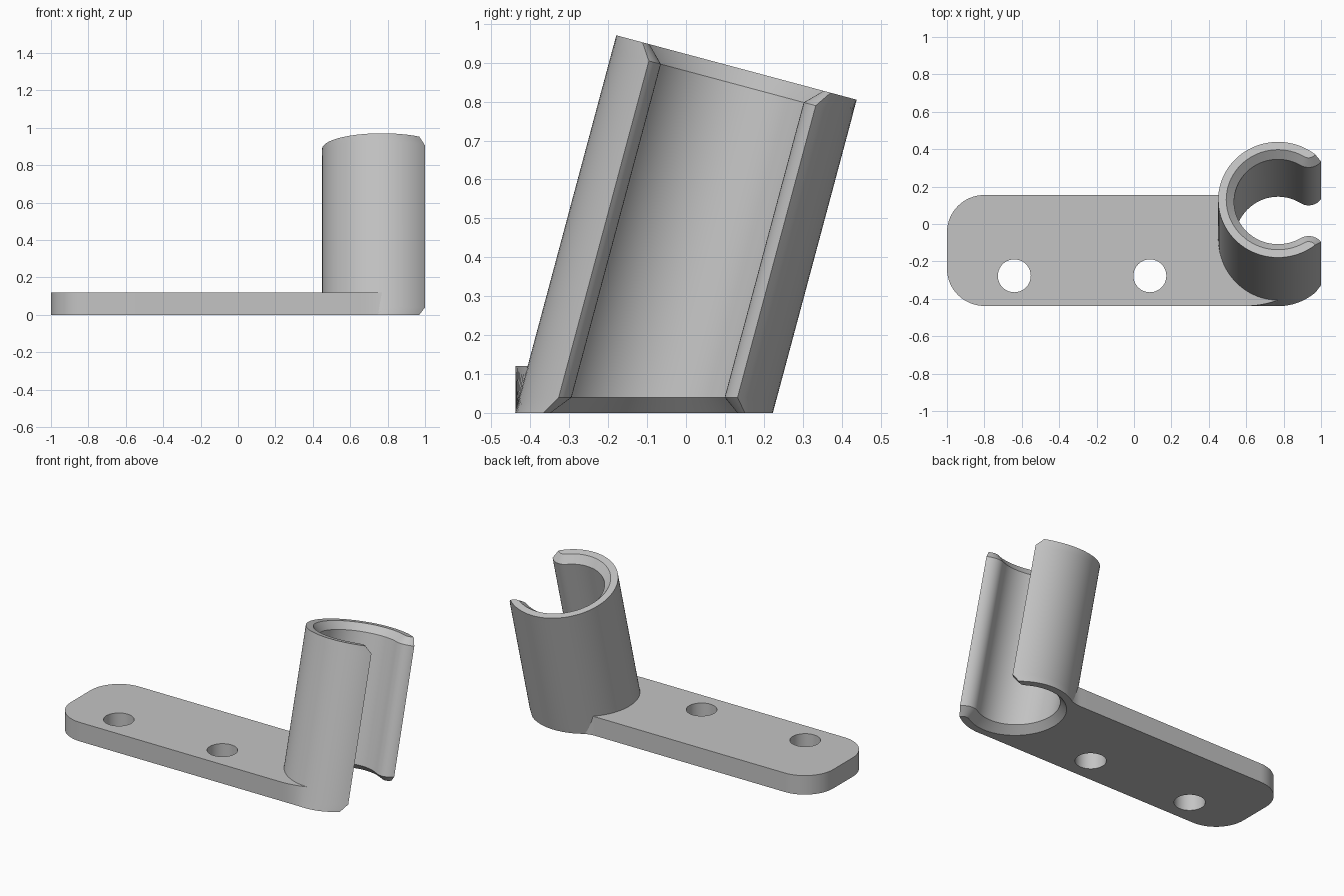
import bpy, bmesh
from math import sin, cos, asin, atan2, pi, radians, sqrt
from mathutils import Vector

cube = bpy.data.objects.get("Cube")
if cube:
    bpy.data.objects.remove(cube)

TILT = radians(15)
AXIS = Vector((0, sin(TILT), cos(TILT)))
BASE = Vector((0.77, -0.108, 0))      # clip axis where it meets the ground
LENGTH = 0.919
OUTER, INNER, LIP, CHAMFER = 0.32, 0.235, 0.085, 0.042
PLATE_H = 0.12

grey = bpy.data.materials.new("Light grey")
grey.use_nodes = True
colour = (0.55, 0.55, 0.55, 1)
grey.diffuse_color = colour
grey.node_tree.nodes["Principled BSDF"].inputs["Base Color"].default_value = colour


def arc(cx, cy, r, a0, a1, n):
    return [(cx + r * cos(a0 + (a1 - a0) * i / n), cy + r * sin(a0 + (a1 - a0) * i / n))
            for i in range(n + 1)]


def loft(name, rings):
    """Closed solid through rings that share a point count."""
    bm = bmesh.new()
    loops = [[bm.verts.new(p) for p in ring] for ring in rings]
    n = len(loops[0])
    for low, high in zip(loops, loops[1:]):
        for i in range(n):
            j = (i + 1) % n
            bm.faces.new((low[i], low[j], high[j], high[i]))
    bm.faces.new(loops[0][::-1])
    bm.faces.new(loops[-1])
    bmesh.ops.recalc_face_normals(bm, faces=bm.faces)
    mesh = bpy.data.meshes.new(name)
    bm.to_mesh(mesh)
    bm.free()
    obj = bpy.data.objects.new(name, mesh)
    bpy.context.collection.objects.link(obj)
    mesh.materials.append(grey)
    return obj


def smooth(obj):
    bpy.ops.object.select_all(action="DESELECT")
    obj.select_set(True)
    bpy.context.view_layer.objects.active = obj
    bpy.ops.object.shade_smooth_by_angle(angle=radians(28))


def clip_profile(off):
    """C-shaped section with flared lips; off widens the opening."""
    r, rf = INNER + off, LIP - off
    lip_a = radians(59.2)
    tip = lip_a - 2 * asin(rf / (2 * OUTER))
    cx, cy = OUTER * cos(lip_a), OUTER * sin(lip_a)
    tip_dir = atan2(OUTER * sin(tip) - cy, OUTER * cos(tip) - cx) + 2 * pi
    upper = arc(cx, cy, rf, lip_a + pi, tip_dir, 10)
    lower = [(x, -y) for x, y in upper[::-1]]
    outer = arc(0, 0, OUTER, tip, 2 * pi - tip, 64)
    inner = arc(0, 0, r, 2 * pi - lip_a, lip_a, 48)
    return outer[:-1] + lower[:-1] + inner[:-1] + upper[:-1]


def section_point(p):
    return BASE + Vector((p[0], p[1] * cos(TILT), -p[1] * sin(TILT)))


def at_height(profile, z):
    pts = [section_point(p) for p in profile]
    return [p + AXIS * ((z - p.z) / AXIS.z) for p in pts]


def along_axis(profile, t):
    return [section_point(p) + AXIS * t for p in profile]


# Tilted open clip: flat foot, square-cut top, chamfered mouth at both ends
plain, wide = clip_profile(0), clip_profile(CHAMFER)
clip = loft("tilted_clip", [at_height(wide, 0), at_height(plain, 0.04),
                            along_axis(plain, LENGTH - 0.042), along_axis(wide, LENGTH)])


# Mounting plate, blending into the clip at its front and back walls
def plate_outline(z):
    front, back, rad, fil = -0.438, 0.155, 0.2, 0.2
    pts = arc(-1 + rad, back - rad, rad, pi / 2, pi, 16)
    pts += arc(-1 + rad, front + rad, rad, pi, 1.5 * pi, 16)
    for i in range(9):
        t = i / 8
        pts.append((0.60 + 0.17 * t, front + 0.031 * t * t * z / PLATE_H))
    pts.append((BASE.x, BASE.y))
    r = OUTER + 0.005
    dy = back + fil - BASE.y
    dx = sqrt((r + fil) ** 2 - dy ** 2)
    pts += arc(BASE.x - dx, back + fil, fil, atan2(-dy, dx), -pi / 2, 8)
    return [(x, y, z) for x, y in pts]


plate = loft("mounting_plate", [plate_outline(0), plate_outline(PLATE_H)])


def cut(target, cutter):
    cutter.hide_render = True
    cutter.hide_set(True)
    mod = target.modifiers.new("cut", "BOOLEAN")
    mod.operation = "DIFFERENCE"
    mod.solver = "EXACT"
    mod.object = cutter


# Clearance for the clip bore, hidden within the clip wall
bore = arc(0, 0, 0.29, 0, 2 * pi, 64)[:-1]
cutters = [loft("bore_cutter", [along_axis(bore, -0.3), along_axis(bore, 0.5)])]

# Two screw holes
for x in (-0.64, 0.085):
    ring = arc(x, -0.277, 0.088, 0, 2 * pi, 40)[:-1]
    cutters.append(loft("screw_hole_cutter", [[(a, b, z) for a, b in ring] for z in (-0.1, 0.3)]))
for cutter in cutters:
    cut(plate, cutter)

# Apply the cuts and tidy up the helpers
bpy.context.view_layer.update()
result = bpy.data.meshes.new_from_object(plate.evaluated_get(bpy.context.evaluated_depsgraph_get()))
plate.modifiers.clear()
plate.data = result
for cutter in cutters:
    bpy.data.objects.remove(cutter)
for obj in (clip, plate):
    smooth(obj)
